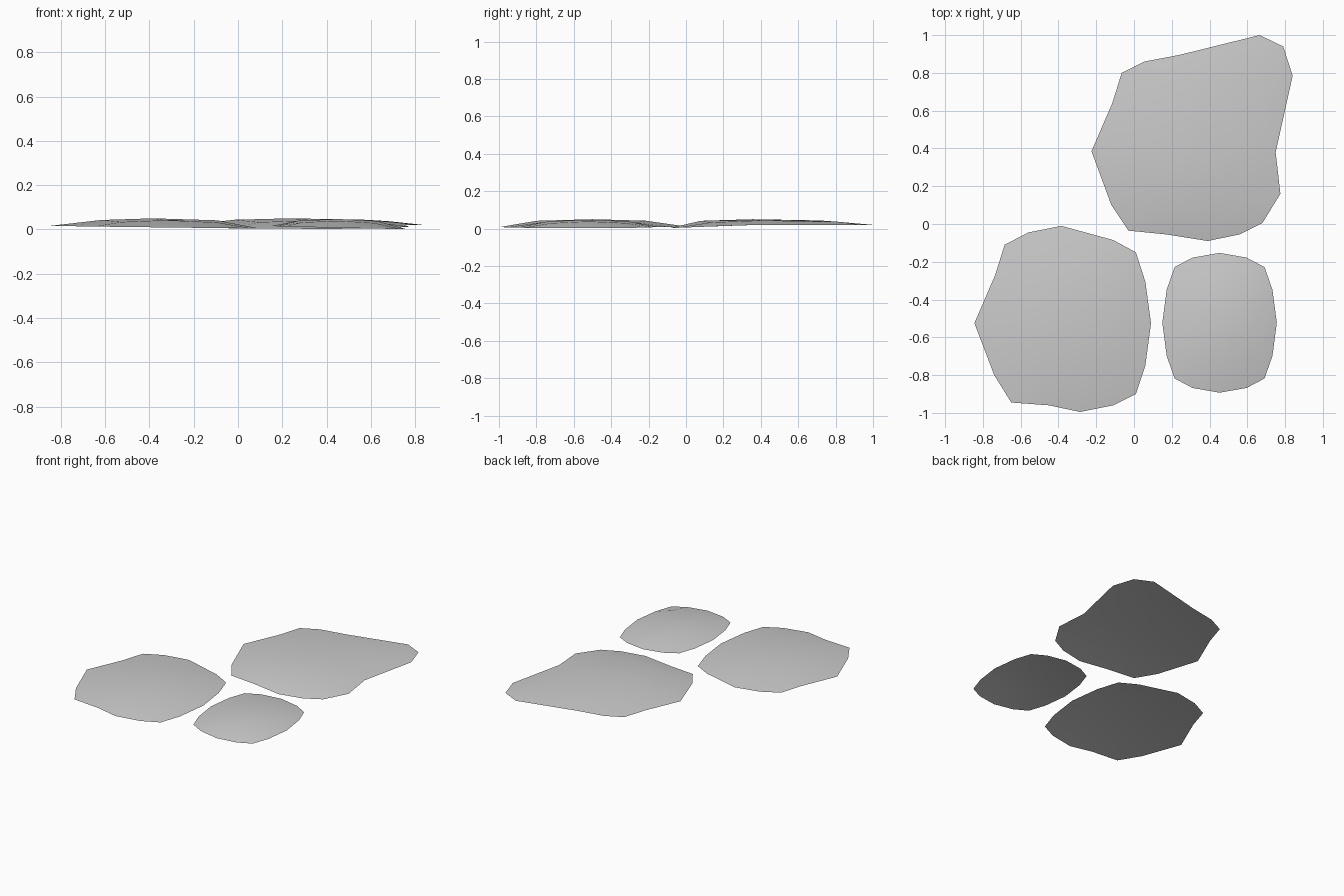
import bpy, bmesh
from mathutils import Vector

if "Cube" in bpy.data.objects:
    bpy.data.objects.remove(bpy.data.objects["Cube"])

RISE = [0, 0.72, 1, 0.72, 0]   # dome profile across a stone


def stone(name, outline, z0, slope_x, slope_y, height):
    """Thin domed slab: 16 outline points (counter-clockwise from the
    front-left corner) filled as a 4 x 4 patch."""
    pts = [Vector((x, y, max(0, min(0.02, z0 + slope_x * x + slope_y * y))))
           for x, y in outline]
    front, right = pts[0:5], pts[4:9]
    back = pts[8:13][::-1]
    left = (pts[12:16] + pts[:1])[::-1]
    bm = bmesh.new()
    grid = []
    for j in range(5):
        row = []
        v = j / 4
        for i in range(5):
            u = i / 4
            p = (front[i] * (1 - v) + back[i] * v + left[j] * (1 - u) + right[j] * u
                 - front[0] * (1 - u) * (1 - v) - front[4] * u * (1 - v)
                 - back[0] * (1 - u) * v - back[4] * u * v)
            k = RISE[i] * RISE[j]
            p.z += (height - p.z) * min(1, k * 1.1)
            row.append(bm.verts.new(p))
        grid.append(row)
    for j in range(4):
        for i in range(4):
            f = bm.faces.new((grid[j][i], grid[j][i + 1],
                              grid[j + 1][i + 1], grid[j + 1][i]))
            f.smooth = True
    me = bpy.data.meshes.new(name)
    bm.to_mesh(me)
    bm.free()
    ob = bpy.data.objects.new(name, me)
    bpy.context.collection.objects.link(ob)
    return ob


# Large stone at the back
stone("large_stone", [
    (-0.03, -0.035), (0.17, -0.055), (0.39, -0.09), (0.56, -0.055),
    (0.68, 0.005), (0.775, 0.16), (0.75, 0.38), (0.84, 0.785),
    (0.79, 0.94), (0.665, 1.0), (0.24, 0.895), (0.055, 0.86),
    (-0.065, 0.80), (-0.115, 0.64), (-0.225, 0.385), (-0.12, 0.10)],
    0.006, 0, 0.04, 0.05)

# Medium stone at the front left
stone("medium_stone", [
    (-0.65, -0.945), (-0.45, -0.96), (-0.285, -0.995), (-0.11, -0.96),
    (0.01, -0.90), (0.06, -0.75), (0.09, -0.525), (0.06, -0.305),
    (0.01, -0.15), (-0.11, -0.085), (-0.385, -0.01), (-0.56, -0.045),
    (-0.685, -0.11), (-0.735, -0.27), (-0.845, -0.525), (-0.74, -0.80)],
    0.008, -0.012, 0.003, 0.05)

# Small stone at the front right, built from one mirrored quarter
cx, cy = 0.453, -0.523
quarter = [(0.303, 0), (0.28, 0.175), (0.238, 0.295), (0.143, 0.345), (0, 0.37)]
half = quarter + [(-x, y) for x, y in quarter[-2::-1]]
ring = half + [(x, -y) for x, y in half[-2:0:-1]]
ring = ring[10:] + ring[:10]
stone("small_stone", [(cx + x, cy + y) for x, y in ring],
      0.021, -0.022, 0.004, 0.047)
